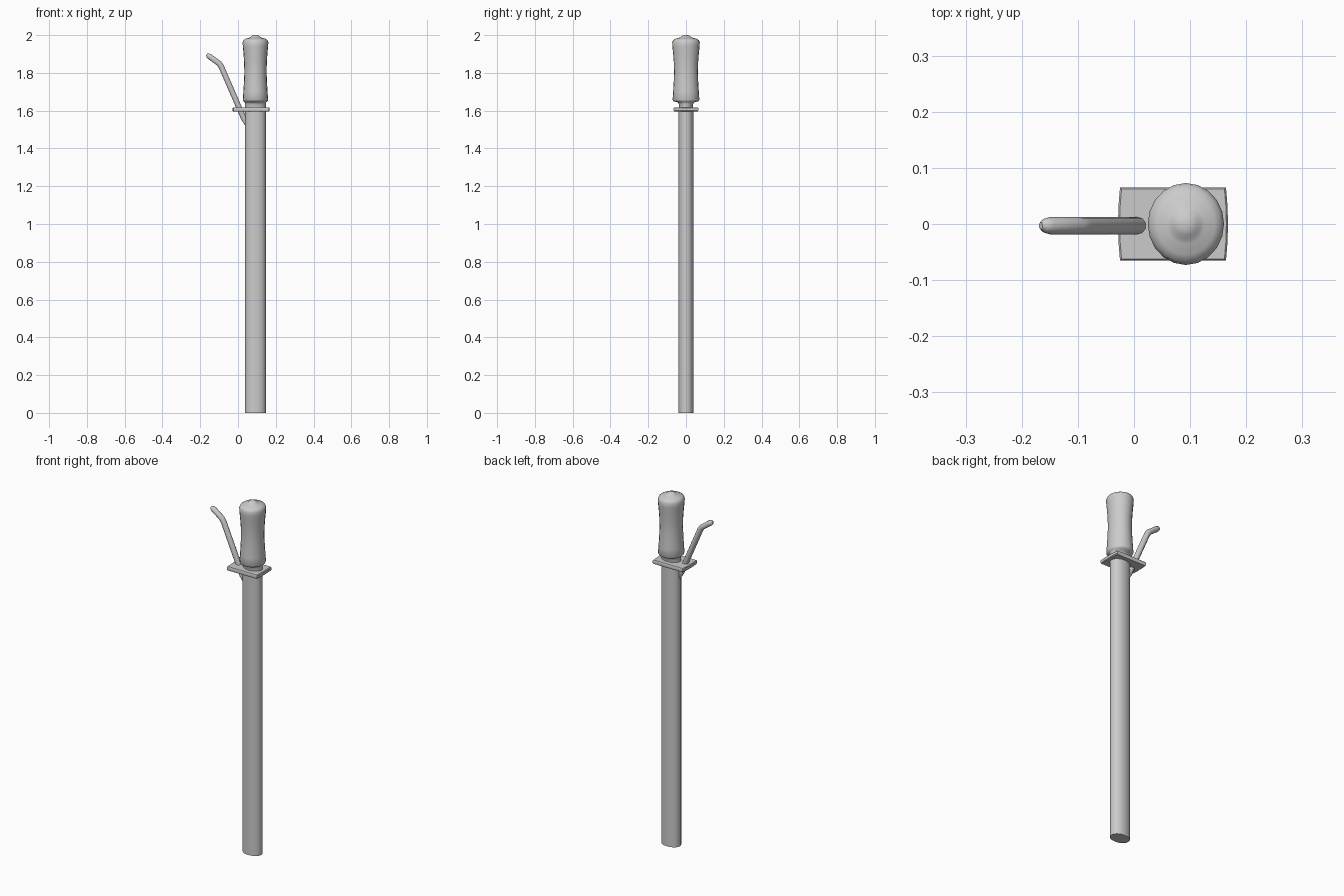
import bpy, bmesh, math

if "Cube" in bpy.data.objects:
    bpy.data.objects.remove(bpy.data.objects["Cube"])

CX = 0.0925  # axis of the sheath and handle


def finish(name, bm, angle=35):
    bmesh.ops.recalc_face_normals(bm, faces=bm.faces)
    me = bpy.data.meshes.new(name)
    bm.to_mesh(me)
    bm.free()
    ob = bpy.data.objects.new(name, me)
    bpy.context.collection.objects.link(ob)
    bpy.ops.object.select_all(action='DESELECT')
    ob.select_set(True)
    bpy.context.view_layer.objects.active = ob
    bpy.ops.object.shade_smooth_by_angle(angle=math.radians(angle))
    return ob


def oval(sides, power=2.0):
    pts = []
    for i in range(sides):
        a = 2 * math.pi * i / sides
        c, s = math.cos(a), math.sin(a)
        pts.append((math.copysign(abs(c) ** (2 / power), c),
                    math.copysign(abs(s) ** (2 / power), s)))
    return pts


def loft(name, outline, rings, cx, angle=35):
    """Stack scaled copies of an outline; rings are (z, scale x, scale y)."""
    bm = bmesh.new()
    n = len(outline)
    loops = [[bm.verts.new((cx + x * rx, y * ry, z)) for x, y in outline]
             for z, rx, ry in rings]
    for a, b in zip(loops, loops[1:]):
        for i in range(n):
            j = (i + 1) % n
            bm.faces.new((a[i], a[j], b[j], b[i]))
    bm.faces.new(loops[0][::-1])
    bm.faces.new(loops[-1])
    return finish(name, bm, angle)


# Long oval sheath
loft("sheath", oval(24, 2.15),
     [(0, .055, .040), (0.8, .055, .040), (1.6, .055, .040)], CX)

# Guard plate with slightly bowed ends and softened rims
right = [(0.0945 + 0.0035 * (1 - t * t), 0.065 * t) for t in (-1, -.5, 0, .5, 1)]
outline = right + [(-x, -y) for x, y in right]
loft("guard", outline,
     [(1.596, .97, .96), (1.600, 1, 1), (1.614, 1, 1), (1.618, .97, .96)], 0.0695)

# Waisted handle with collar and rounded pommel button
loft("handle", oval(20),
     [(1.61, .055, .038), (1.635, .055, .038), (1.645, .057, .045),
      (1.650, .064, .066), (1.657, .067, .071), (1.70, .064, .068),
      (1.75, .061, .065), (1.80, .059, .063), (1.85, .060, .064),
      (1.90, .063, .068), (1.94, .067, .072), (1.962, .068, .073),
      (1.974, .063, .067), (1.981, .052, .055), (1.986, .034, .036),
      (1.990, .026, .027), (1.996, .020, .020), (2.0, .008, .008)], CX, 60)

# Bent thumb lever with a rounded tip
path = [(0.050, 1.515, .5), (0.030, 1.560, 1), (-0.088, 1.832, 1),
        (-0.099, 1.849, 1), (-0.150, 1.886, 1), (-0.160, 1.893, .8),
        (-0.166, 1.897, .4)]
cu = bpy.data.curves.new("lever", 'CURVE')
cu.dimensions = '3D'
cu.bevel_depth = 0.0155
cu.bevel_resolution = 3
cu.use_fill_caps = True
sp = cu.splines.new('POLY')
sp.points.add(len(path) - 1)
for p, (x, z, r) in zip(sp.points, path):
    p.co = (x, -0.003, z, 1)
    p.radius = r
lever = bpy.data.objects.new("lever", cu)
bpy.context.collection.objects.link(lever)
bpy.ops.object.select_all(action='DESELECT')
lever.select_set(True)
bpy.context.view_layer.objects.active = lever
bpy.ops.object.convert(target='MESH')
bpy.ops.object.shade_smooth_by_angle(angle=math.radians(50))
